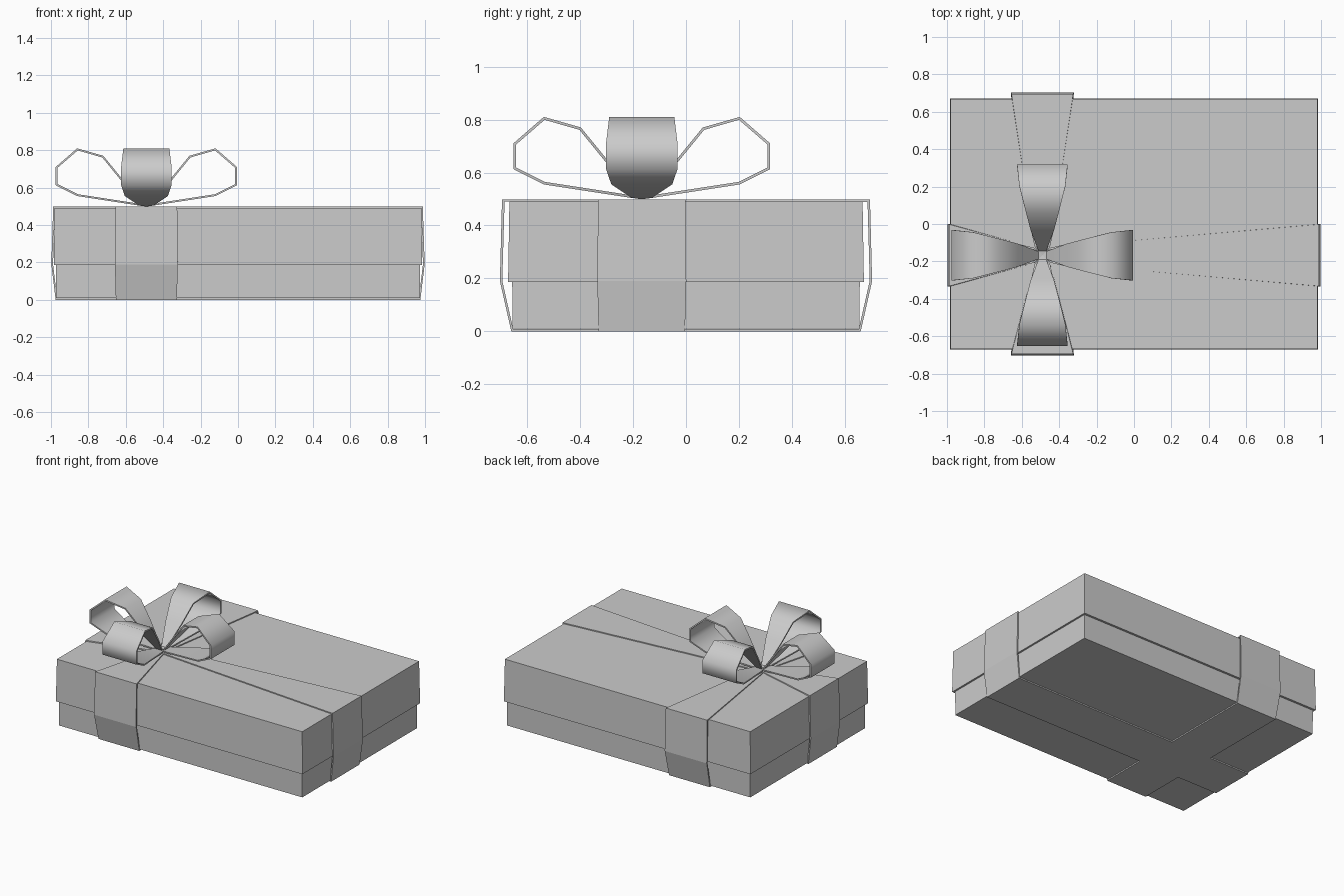
import bpy, bmesh, math
from mathutils import Vector

if "Cube" in bpy.data.objects:
    bpy.data.objects.remove(bpy.data.objects["Cube"])

CX, CY = -0.49, -0.167          # where the ribbons cross


def tapered_box(name, bx, by, tx, ty, z0, z1):
    bm = bmesh.new()
    bmesh.ops.create_cube(bm, size=2)
    for v in bm.verts:
        top = v.co.z > 0
        v.co.x *= tx if top else bx
        v.co.y *= ty if top else by
        v.co.z = z1 if top else z0
    me = bpy.data.meshes.new(name)
    bm.to_mesh(me)
    bm.free()
    ob = bpy.data.objects.new(name, me)
    bpy.context.collection.objects.link(ob)
    return ob


def strip(name, profile, quarter, thickness, smooth=None):
    """Ribbon strip from (distance, height, half width) stations, leaving the
    crossing point in one of four directions."""
    a = quarter * math.pi / 2
    u = Vector((round(math.cos(a)), round(math.sin(a)), 0))
    w = Vector((-u.y, u.x, 0))
    c = Vector((CX, CY, 0))
    bm = bmesh.new()
    rows = []
    for d, z, h in profile:
        p = c + u * d + Vector((0, 0, z))
        rows.append((bm.verts.new(p - w * h), bm.verts.new(p + w * h)))
    for r, s in zip(rows, rows[1:]):
        bm.faces.new((r[0], r[1], s[1], s[0]))
    me = bpy.data.meshes.new(name)
    bm.to_mesh(me)
    bm.free()
    ob = bpy.data.objects.new(name, me)
    bpy.context.collection.objects.link(ob)
    m = ob.modifiers.new("thickness", 'SOLIDIFY')
    m.thickness = thickness
    m.offset = -1
    m.use_even_offset = True
    bpy.ops.object.select_all(action='DESELECT')
    ob.select_set(True)
    bpy.context.view_layer.objects.active = ob
    bpy.ops.object.modifier_apply(modifier=m.name)
    if smooth:
        bpy.ops.object.shade_smooth_by_angle(angle=math.radians(smooth))
    return ob


# Box and lid
tapered_box("box_base", 0.972, 0.655, 0.972, 0.657, 0.01, 0.25)
tapered_box("box_lid", 0.985, 0.672, 0.98, 0.667, 0.187, 0.491)

# Wrapped ribbon arms and bow loops
names = ["right", "back", "left", "front"]
# reach from the crossing at the top, lid rim and bottom
for q, name in enumerate(names):
    along_x = q % 2 == 0
    top, rim, bottom = (0.988, 0.998, 0.975) if along_x else (0.695, 0.703, 0.66)
    shift = (-CX, -CY, CX, CY)[q]
    strip("ribbon_" + name, [
        (0.163 if along_x else 0.0, 0.0, 0.163),
        (bottom + shift, 0.0, 0.163),
        (rim + shift, 0.19, 0.168),
        (top + shift, 0.498, 0.165),
        (0.04, 0.498, 0.04),
        (0.0, 0.498, 0.002)], q, 0.009)

    strip("bow_loop_" + name, [
        (0.0, 0.499, 0.002),
        (0.045, 0.505, 0.04),
        (0.37, 0.555, 0.115),
        (0.485, 0.613, 0.135),
        (0.485, 0.71, 0.135),
        (0.37, 0.81, 0.123),
        (0.23, 0.77, 0.088),
        (0.132, 0.65, 0.062),
        (0.02, 0.51, 0.02)], q, 0.01, 70)
